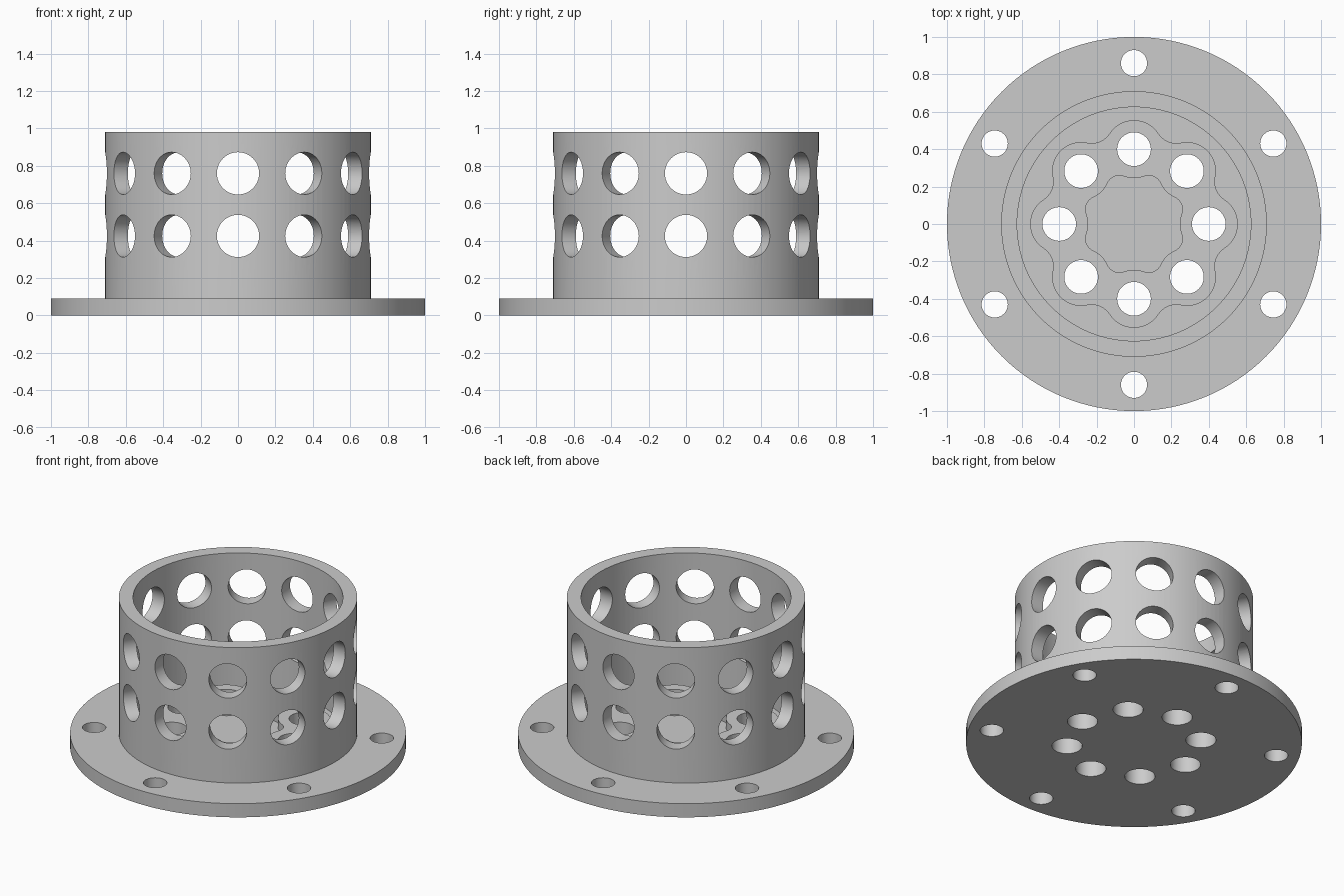
import bpy, bmesh, math
from mathutils import Matrix, Vector

if "Cube" in bpy.data.objects:
    bpy.data.objects.remove(bpy.data.objects["Cube"])

BASE_TOP, RIM_TOP, BOSS_TOP = 0.09, 0.98, 0.15
BOSS_PCD, BOSS_R = 0.4, 0.155

grey = bpy.data.materials.new("plain grey")
grey.use_nodes = True
grey.diffuse_color = (0.6, 0.6, 0.6, 1)
grey.node_tree.nodes["Principled BSDF"].inputs["Base Color"].default_value = (0.6, 0.6, 0.6, 1)


def make_object(name, bm):
    bmesh.ops.recalc_face_normals(bm, faces=bm.faces)
    mesh = bpy.data.meshes.new(name)
    bm.to_mesh(mesh)
    bm.free()
    mesh.materials.append(grey)
    obj = bpy.data.objects.new(name, mesh)
    bpy.context.collection.objects.link(obj)
    return obj


def circle(radius, count=128):
    return [Vector((radius, 0)).lerp(Vector((0, 0)), 0) if i == 0 else
            Vector((radius * math.cos(math.tau * i / count), radius * math.sin(math.tau * i / count)))
            for i in range(count)]


def ring(name, outer, inner, low, high):
    """Ring-shaped prism between two outlines with matching point counts."""
    bm = bmesh.new()
    loops = [[bm.verts.new((p.x, p.y, z)) for p in outline]
             for outline, z in ((outer, low), (outer, high), (inner, high), (inner, low))]
    count = len(outer)
    for k in range(4):
        a, b = loops[k], loops[(k + 1) % 4]
        for i in range(count):
            j = (i + 1) % count
            bm.faces.new((a[i], a[j], b[j], b[i]))
    return make_object(name, bm)


def drill(obj, matrices, radius, depth):
    """Cut one round hole per matrix, along its local z axis."""
    bm = bmesh.new()
    for m in matrices:
        bmesh.ops.create_cone(bm, cap_ends=True, segments=48, radius1=radius,
                              radius2=radius, depth=depth, matrix=m)
    cutter = make_object("hole_cutter", bm)
    cutter.hide_render = True
    mod = obj.modifiers.new("holes", 'BOOLEAN')
    mod.operation, mod.solver, mod.object = 'DIFFERENCE', 'EXACT', cutter
    bpy.context.view_layer.objects.active = obj
    bpy.ops.object.modifier_apply(modifier=mod.name)
    bpy.data.objects.remove(cutter)


def around(count, radius, z=0, start=0, tilt=0):
    return [Matrix.Rotation(start + math.tau * i / count, 4, 'Z')
            @ Matrix.Translation((radius, 0, z)) @ Matrix.Rotation(tilt, 4, 'Y')
            for i in range(count)]


def lobed_outline(notch, side):
    """Eight boss arcs joined by tangent fillets; side is 1 outside, -1 inside."""
    half = math.pi / 8
    along, across = BOSS_PCD * math.cos(half), BOSS_PCD * math.sin(half)
    gap = side * (notch - along)
    fillet = (BOSS_R ** 2 - gap ** 2 - across ** 2) / (2 * gap - 2 * BOSS_R)
    centre = Vector((math.cos(half), math.sin(half))) * (notch + side * fillet)
    boss = Vector((BOSS_PCD, 0))
    toward = centre - boss
    reach = math.atan2(toward.y, side * toward.x)
    sector = []
    # half a lobe, then half a fillet, mirrored about the notch line
    for i in range(10):
        a = reach * i / 9
        sector.append(boss + BOSS_R * Vector((side * math.cos(a), math.sin(a))))
    first = math.atan2(-toward.y, -toward.x)
    last = half + (math.pi if side > 0 else 0)
    sweep = (last - first + math.pi) % math.tau - math.pi
    for i in range(1, 7):
        a = first + sweep * i / 6
        sector.append(centre + fillet * Vector((math.cos(a), math.sin(a))))
    mirrored = []
    for p in reversed(sector[1:-1]):
        a, r = 2 * half - math.atan2(p.y, p.x), p.length
        mirrored.append(Vector((r * math.cos(a), r * math.sin(a))))
    points = []
    for k in range(8):
        turn = Matrix.Rotation(k * math.pi / 4, 2)
        points += [turn @ p for p in sector + mirrored]
    return points


# Round mounting flange with bolt holes and central holes
bm = bmesh.new()
bmesh.ops.create_cone(bm, cap_ends=True, segments=128, radius1=1, radius2=1, depth=BASE_TOP,
                      matrix=Matrix.Translation((0, 0, BASE_TOP / 2)))
flange = make_object("mounting_flange", bm)
drill(flange, around(6, 0.86, start=math.pi / 6), 0.07, 1)
drill(flange, around(8, BOSS_PCD), 0.09, 1)

# Cylindrical wall with two rows of radial holes
wall = ring("perforated_wall", circle(0.71), circle(0.625), BASE_TOP, RIM_TOP)
for height in (0.425, 0.76):
    drill(wall, around(12, 0.68, z=height, tilt=math.pi / 2), 0.113, 0.3)

# Raised lobed ring around the central holes
boss_ring = ring("lobed_boss_ring", lobed_outline(0.477, 1), lobed_outline(0.275, -1),
                 BASE_TOP, BOSS_TOP)
drill(boss_ring, around(8, BOSS_PCD), 0.09, 1)

# Smooth the round surfaces, keep the edges sharp
bpy.ops.object.select_all(action='DESELECT')
for part in (flange, wall, boss_ring):
    part.select_set(True)
bpy.context.view_layer.objects.active = flange
bpy.ops.object.shade_smooth_by_angle(angle=math.radians(30))
